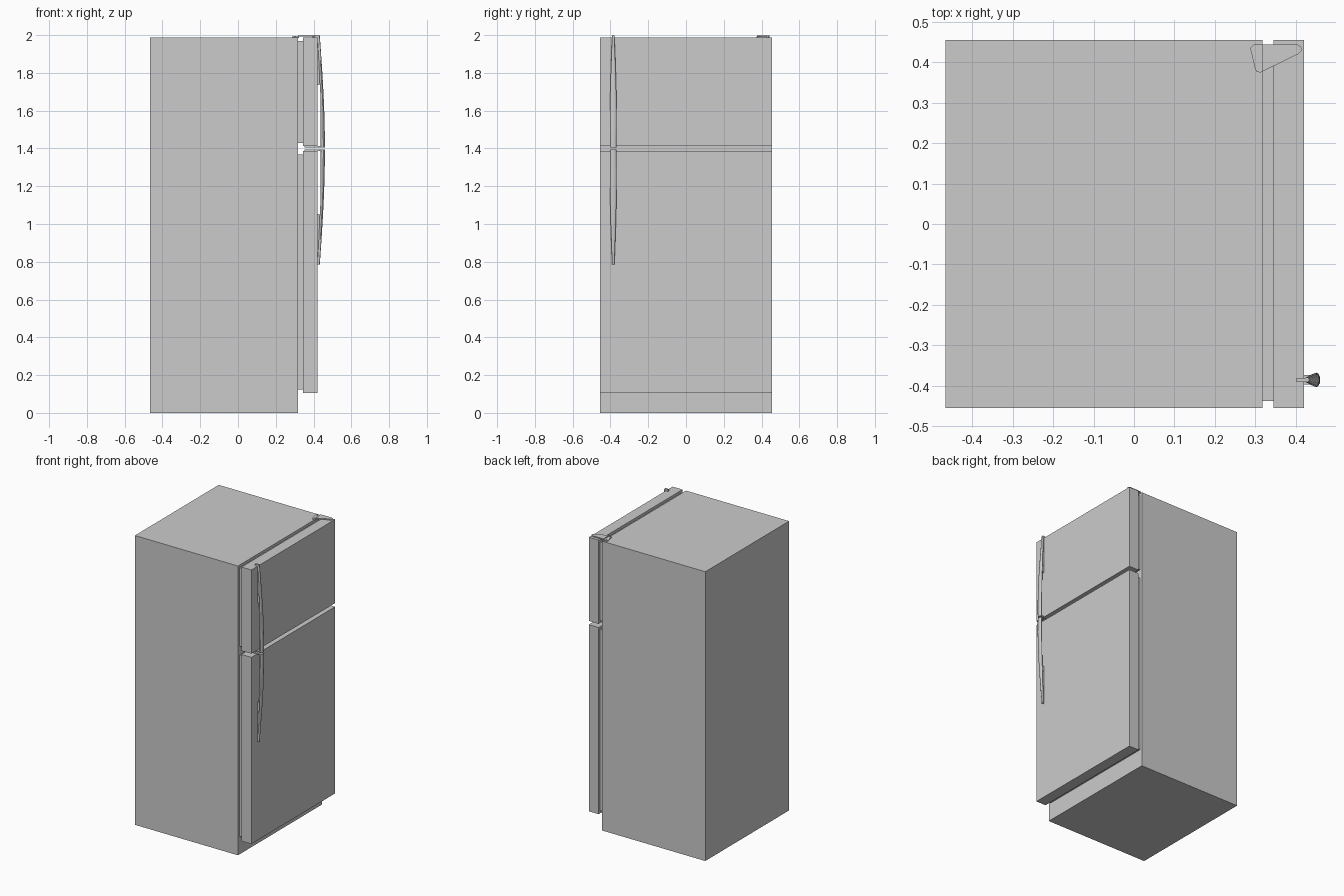
import bpy, bmesh, math

if "Cube" in bpy.data.objects:
    bpy.data.objects.remove(bpy.data.objects["Cube"])


def make_object(name, bm):
    bmesh.ops.recalc_face_normals(bm, faces=bm.faces)
    mesh = bpy.data.meshes.new(name)
    bm.to_mesh(mesh)
    bm.free()
    ob = bpy.data.objects.new(name, mesh)
    bpy.context.collection.objects.link(ob)
    return ob


def box(name, x, y, z):
    bm = bmesh.new()
    bmesh.ops.create_cube(bm, size=1)
    for v in bm.verts:
        for i, (a, b) in enumerate((x, y, z)):
            v.co[i] = (a + b) / 2 + v.co[i] * (b - a)
    return make_object(name, bm)


def plate(name, points, z0, z1):
    bm = bmesh.new()
    face = bm.faces.new([bm.verts.new((x, y, z0)) for x, y in points])
    new = bmesh.ops.extrude_face_region(bm, geom=[face])["geom"]
    for v in new:
        if isinstance(v, bmesh.types.BMVert):
            v.co.z = z1
    return make_object(name, bm)


def smooth(ob, angle=40):
    bpy.ops.object.select_all(action='DESELECT')
    ob.select_set(True)
    bpy.context.view_layer.objects.active = ob
    bpy.ops.object.shade_smooth_by_angle(angle=math.radians(angle))


# Cabinet, doors and their inset seals
box("cabinet", (-0.465, 0.318), (-0.455, 0.455), (0, 1.987))
for label, z0, z1 in (("freezer", 1.412, 1.987), ("fridge", 0.105, 1.387)):
    box(label + "_door", (0.345, 0.42), (-0.455, 0.455), (z0, z1))
    box(label + "_seal", (0.318, 0.345), (-0.437, 0.44), (z0 + 0.018, z1 - 0.018))

# Top hinge: low flange on the cabinet, raised arm over the door
plate("hinge_flange", [(0.287, 0.435), (0.295, 0.443), (0.322, 0.443), (0.322, 0.379),
                       (0.312, 0.374), (0.303, 0.376), (0.299, 0.384)], 1.985, 1.993)
plate("hinge_arm", [(0.318, 0.443), (0.405, 0.443), (0.413, 0.437), (0.414, 0.428),
                    (0.406, 0.420), (0.318, 0.377)], 1.992, 1.999)
for i, (x, y, r, z0, z1) in enumerate(((0.301, 0.432, 0.003, 1.99, 1.995),
                                       (0.307, 0.384, 0.003, 1.99, 1.995),
                                       (0.402, 0.431, 0.007, 1.98, 1.998))):
    ring = [(x + r * math.cos(k * math.pi / 6), y + r * math.sin(k * math.pi / 6)) for k in range(12)]
    plate("hinge_pin" if i == 2 else f"hinge_screw_{i + 1}", ring, z0, z1)

# Handles: bowed grips lofted from the thin tip to the wide end at the door gap
HY, SIDES, STEPS = -0.385, 14, 24


def handle(label, tip, end):
    bm = bmesh.new()
    rings = []
    for s in range(STEPS + 1):
        t = s / STEPS
        outer = 0.433 + 0.027 * math.sin(t * math.pi / 2)
        inner = 0.419 + 0.019 * min(1, t * 1.7)
        half = 0.006 + 0.012 * math.sin(min(1, t * 1.25) * math.pi / 2) - 0.002 * max(0, t - 0.8) / 0.2
        ring = []
        for k in range(SIDES):
            a = 2 * math.pi * k / SIDES
            taper = 0.82 + 0.18 * math.cos(a)
            ring.append(bm.verts.new(((outer + inner) / 2 + (outer - inner) / 2 * math.cos(a),
                                      HY + half * taper * math.sin(a) / 0.84,
                                      tip + (end - tip) * t)))
        rings.append(ring)
    for a, b in zip(rings, rings[1:]):
        for k in range(SIDES):
            n = (k + 1) % SIDES
            bm.faces.new((a[k], a[n], b[n], b[k]))
    bm.faces.new(rings[0])
    bm.faces.new(rings[-1])
    smooth(make_object(label + "_handle", bm))
    # Mounting rib on the door face and bracket in the door gap
    rib_end = tip + (end - tip) * 0.44
    box(label + "_handle_rib", (0.416, 0.432), (HY - 0.005, HY + 0.005), tuple(sorted((tip, rib_end))))
    inward = end + (0.008 if tip > end else -0.008)
    box(label + "_handle_bracket", (0.352, 0.445), (HY - 0.012, HY + 0.012), tuple(sorted((end, inward))))


handle("freezer", 1.997, 1.404)
handle("fridge", 0.785, 1.395)
# Hook of the freezer handle over the door top
box("freezer_handle_hook", (0.402, 0.43), (HY - 0.005, HY + 0.005), (1.985, 2.0))
